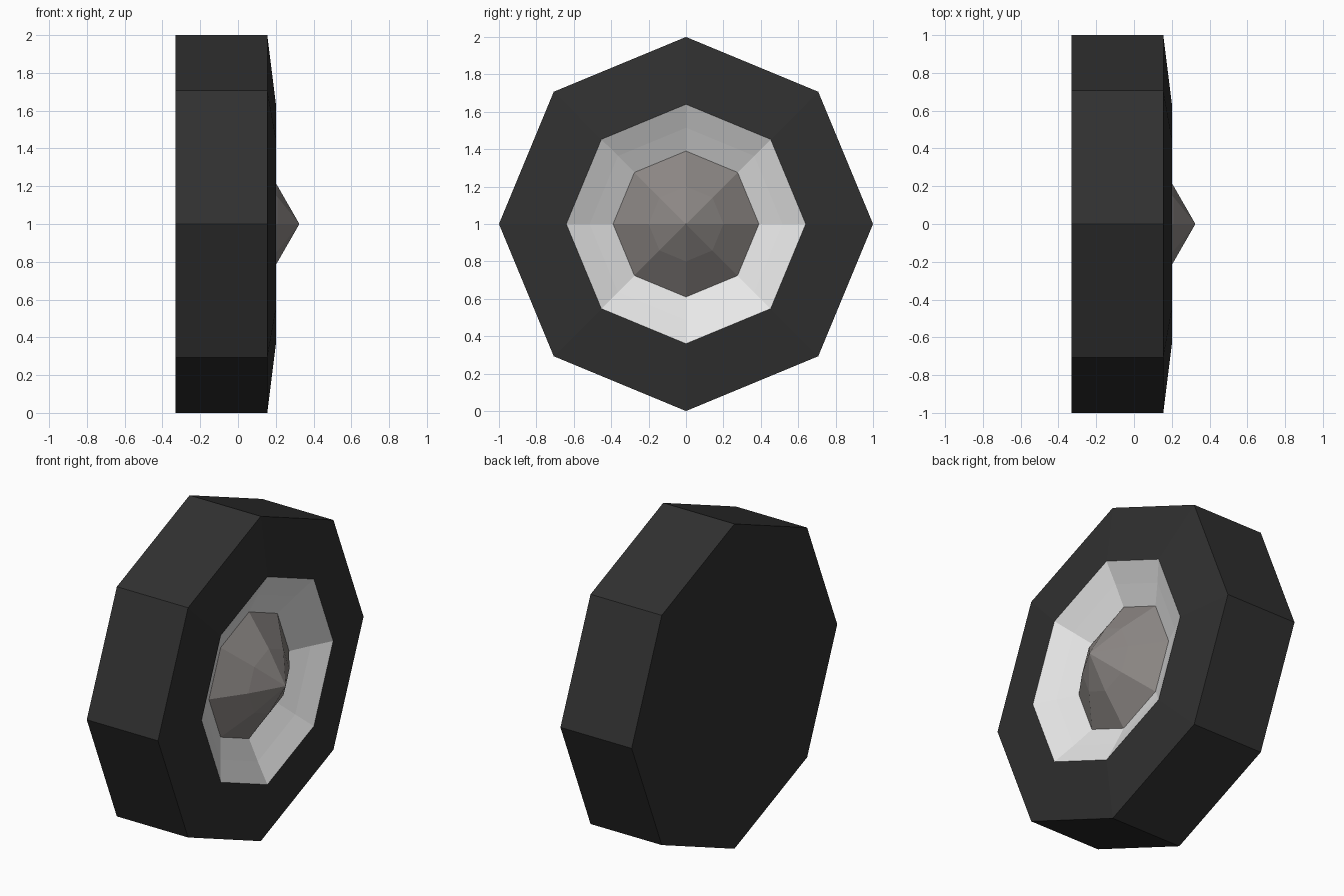
import bpy, bmesh, math

if "Cube" in bpy.data.objects:
    bpy.data.objects.remove(bpy.data.objects["Cube"])

SIDES = 8
CENTRE_Z = 1.0


def material(name, rgb):
    m = bpy.data.materials.new(name)
    m.diffuse_color = (*rgb, 1.0)
    m.use_nodes = True
    m.node_tree.nodes["Principled BSDF"].inputs["Base Color"].default_value = m.diffuse_color
    return m


def lathe(name, profile, mat):
    """Spin (x, radius) points, listed back to front, around the x axis; radius 0 is a pole."""
    bm = bmesh.new()
    rings = []
    for x, r in profile:
        if r == 0:
            rings.append([bm.verts.new((x, 0, 0))] * SIDES)
        else:
            rings.append([bm.verts.new((x, r * math.sin(2 * math.pi * i / SIDES),
                                        r * math.cos(2 * math.pi * i / SIDES)))
                          for i in range(SIDES)])
    for a, b in zip(rings, rings[1:]):
        for i in range(SIDES):
            j = (i + 1) % SIDES
            # drop repeated pole vertices so poles become triangles
            bm.faces.new(list(dict.fromkeys((a[i], b[i], b[j], a[j]))))
    mesh = bpy.data.meshes.new(name)
    bm.to_mesh(mesh)
    bm.free()
    mesh.materials.append(mat)
    obj = bpy.data.objects.new(name, mesh)
    obj.location.z = CENTRE_Z
    bpy.context.collection.objects.link(obj)
    return obj


black = material("tyre black", (0.03, 0.03, 0.03))
silver = material("rim silver", (0.80, 0.80, 0.80))
grey = material("hub warm grey", (0.26, 0.24, 0.23))

# tyre: flat closed back, straight tread, slightly sloped front wall
lathe("tyre", [(-0.33, 0), (-0.33, 1.0), (0.155, 1.0), (0.20, 0.64)], black)

# rim: two-step dish sinking into the tyre
lathe("rim", [(0.20, 0.64), (0.135, 0.515), (0.075, 0.39)], silver)

# hub: two-slope pointed cap
lathe("hub_cap", [(0.075, 0.39), (0.21, 0.20), (0.325, 0)], grey)
